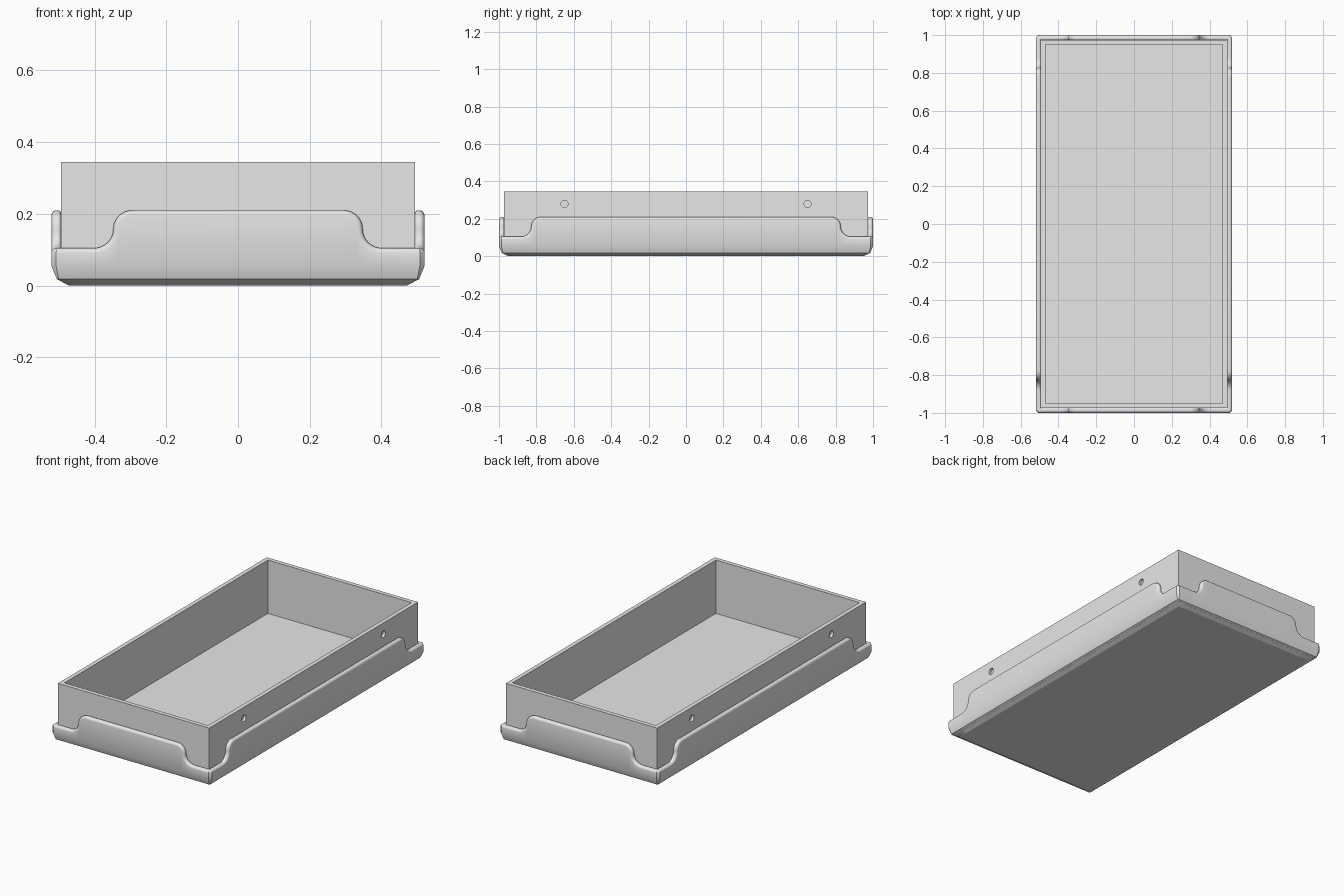
import bpy, bmesh
from math import sin, cos, pi, radians
from mathutils import Vector

if "Cube" in bpy.data.objects:
    bpy.data.objects.remove(bpy.data.objects["Cube"])

HX, HY = 0.52, 1.0             # half width and half length of the outer shell
GAP, WALL = 0.026, 0.025       # lip thickness and box wall thickness
LOW, HIGH, TOP, FLOOR = 0.105, 0.21, 0.345, 0.03
CORNER = 0.013                 # corner chamfer of the shell

grey = bpy.data.materials.new("plain grey")
grey.use_nodes = True
grey.diffuse_color = (0.8, 0.8, 0.8, 1)
grey.node_tree.nodes["Principled BSDF"].inputs["Base Color"].default_value = (0.8, 0.8, 0.8, 1)


def make_object(name, bm, smooth=None):
    bmesh.ops.remove_doubles(bm, verts=bm.verts, dist=0.0002)
    bmesh.ops.recalc_face_normals(bm, faces=bm.faces)
    mesh = bpy.data.meshes.new(name)
    bm.to_mesh(mesh)
    bm.free()
    mesh.materials.append(grey)
    obj = bpy.data.objects.new(name, mesh)
    bpy.context.collection.objects.link(obj)
    bpy.ops.object.select_all(action='DESELECT')
    bpy.context.view_layer.objects.active = obj
    obj.select_set(True)
    if smooth:
        bpy.ops.object.shade_smooth_by_angle(angle=radians(smooth))
    return obj


def lip_edge(half, step):
    """Upper edge of one side: points (u, z) with normals, from -half to half."""
    r = (HIGH - LOW) / 2
    right = []
    for i in range(9):         # convex shoulder
        a = pi / 2 * (1 - i / 8)
        right.append((step - r + r * cos(a), HIGH - r + r * sin(a), cos(a), sin(a)))
    for i in range(1, 9):      # concave foot
        a = pi + pi / 2 * i / 8
        right.append((step + r + r * cos(a), LOW + r + r * sin(a), -cos(a), -sin(a)))
    right.append((half, LOW, 0, 1))
    left = [(-u, z, -nu, nz) for u, z, nu, nz in reversed(right)]
    return left + right


def rounding():
    """Cross-section of the lip top as (depth, drop)."""
    outer, inner, n = 0.014, 0.008, 6
    pts = []
    for i in range(n + 1):
        a = pi / 2 * i / n
        pts.append((outer * (1 - cos(a)), outer * (1 - sin(a))))
    for i in range(n + 1):
        a = pi / 2 * i / n
        pts.append((GAP - inner + inner * sin(a), inner * (1 - cos(a))))
    return pts


# Outer shell: chamfered base whose rounded lip rises along each side
bm = bmesh.new()
columns = []
for side in range(4):
    out = Vector(((0, -1), (1, 0), (0, 1), (-1, 0))[side])
    along = Vector((-out.y, out.x))
    dist, half, step = (HY, HX, 0.348) if side % 2 == 0 else (HX, HY, 0.828)

    def place(u, depth, z):
        limit = half - depth - CORNER * max(0, 1 - depth / GAP)
        u = max(-limit, min(limit, u))
        p = along * u + out * (dist - depth)
        return bm.verts.new((p.x, p.y, z))

    for u, z, nu, nz in lip_edge(half, step):
        base_u = u - 0.014 * nu
        col = [place(base_u, d, h) for d, h in ((0.05, 0), (0.015, 0.018), (0, 0.055))]
        col += [place(u - k * nu, d, z - k * nz) for d, k in rounding()]
        columns.append(col)
for a, b in zip(columns, columns[1:] + columns[:1]):
    for i in range(len(a) - 1):
        bm.faces.new((a[i], b[i], b[i + 1], a[i + 1]))
bm.faces.new([c[0] for c in columns])
bmesh.ops.dissolve_degenerate(bm, dist=0.0002, edges=bm.edges)
make_object("outer_shell", bm, 24)

# Open box standing in the shell
bm = bmesh.new()
rings = []
for inset, z in ((GAP, 0.012), (GAP, TOP), (GAP + WALL, TOP), (GAP + WALL, FLOOR)):
    x, y = HX - inset, HY - inset
    rings.append([bm.verts.new((sx * x, sy * y, z))
                  for sx, sy in ((-1, -1), (1, -1), (1, 1), (-1, 1))])
for a, b in zip(rings, rings[1:]):
    for i in range(4):
        j = (i + 1) % 4
        bm.faces.new((a[i], a[j], b[j], b[i]))
bm.faces.new(rings[0])
bm.faces.new(rings[-1])
box = make_object("inner_box", bm)

# Blind round holes in the long walls
for sx in (-1, 1):
    for sy in (-1, 1):
        bpy.ops.mesh.primitive_cylinder_add(
            vertices=20, radius=0.019, depth=0.03,
            location=(sx * (HX - GAP), sy * 0.65, 0.28), rotation=(0, pi / 2, 0))
        cutter = bpy.context.object
        cutter.name = "hole_cutter"
        cutter.hide_render = True
        cutter.data.materials.append(grey)
        mod = box.modifiers.new("hole", 'BOOLEAN')
        mod.operation = 'DIFFERENCE'
        mod.solver = 'EXACT'
        mod.object = cutter
        bpy.context.view_layer.objects.active = box
        bpy.ops.object.modifier_apply(modifier=mod.name)
        bpy.data.objects.remove(cutter)
